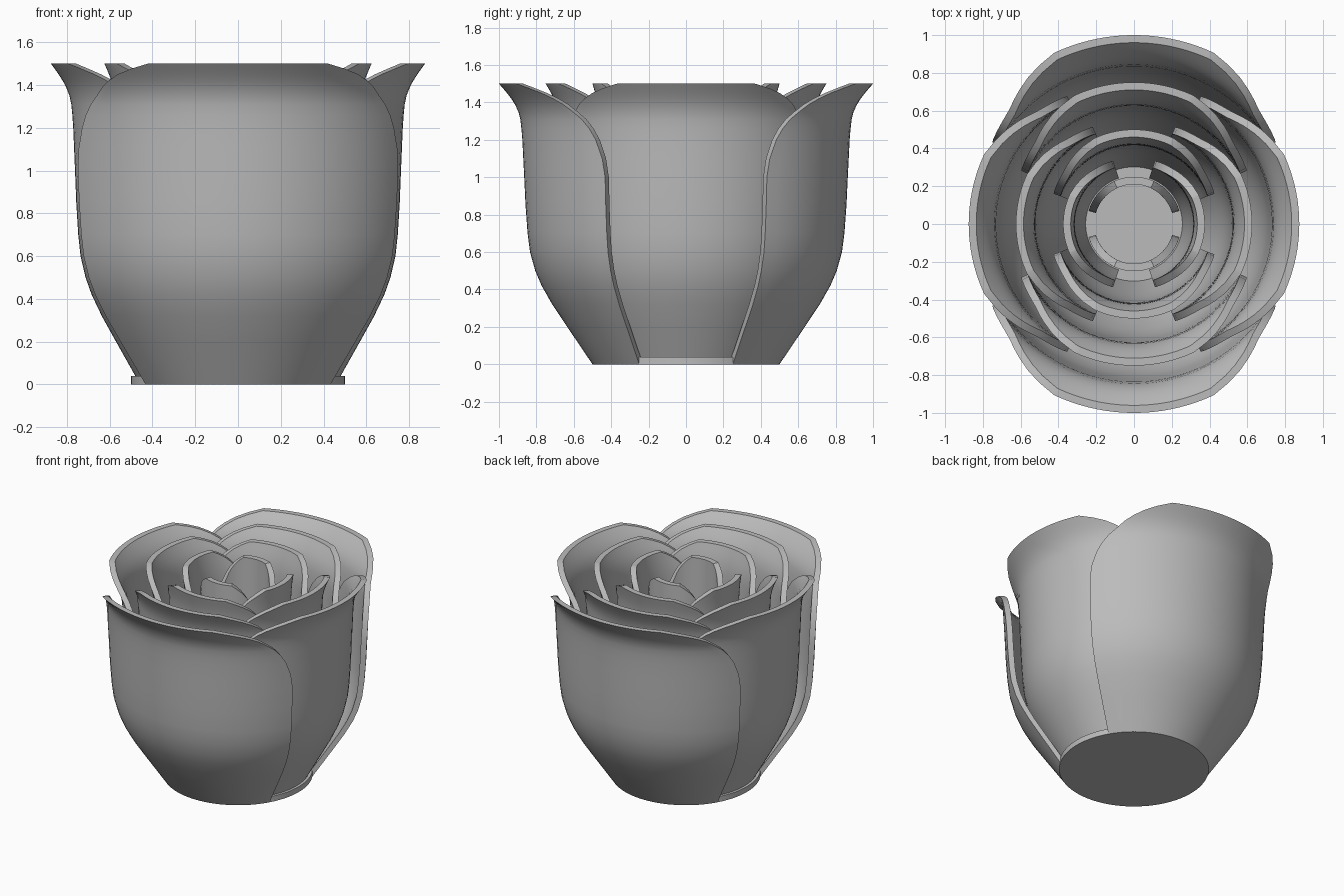
import bpy
import bmesh
from math import sin, cos, radians, pi

cube = bpy.data.objects.get("Cube")
if cube:
    bpy.data.objects.remove(cube, do_unlink=True)

mat = bpy.data.materials.new("plain grey")
mat.use_nodes = True
grey = (0.5, 0.5, 0.5, 1)
mat.diffuse_color = grey
mat.node_tree.nodes["Principled BSDF"].inputs["Base Color"].default_value = grey

LAYERS = 7
CORE = 0.25
WALL = 0.04
COLS = 28

# Outermost petal: height, outer radius, half angle in degrees
PROFILE = [
    (0, .5, 60), (.2, .635, 60), (.32, .715, 60), (.42, .772, 60),
    (.5, .806, 60), (.6, .834, 60), (.7, .847, 60), (.85, .858, 60),
    (1, .865, 60), (1.1, .87, 59), (1.2, .875, 56.5), (1.26, .88, 54),
    (1.31, .886, 51), (1.35, .896, 47.5), (1.39, .915, 44),
    (1.42, .934, 40.5), (1.45, .957, 36), (1.475, .978, 31), (1.5, 1, 25),
]


def finish(bm, name):
    bmesh.ops.recalc_face_normals(bm, faces=bm.faces)
    mesh = bpy.data.meshes.new(name)
    bm.to_mesh(mesh)
    bm.free()
    mesh.materials.append(mat)
    obj = bpy.data.objects.new(name, mesh)
    bpy.context.collection.objects.link(obj)
    bpy.ops.object.select_all(action="DESELECT")
    obj.select_set(True)
    bpy.context.view_layer.objects.active = obj
    bpy.ops.object.shade_smooth_by_angle(angle=radians(30))
    return obj


def petal(name, layer, facing):
    """A curved wall whose radius blends from the outer profile to the core."""
    t = layer / (LAYERS - 1)
    bm = bmesh.new()
    skins = []
    for inset in (0, WALL):
        rows = []
        for z, radius, half in PROFILE:
            r = radius + (CORE - radius) * t - inset
            spread = 25 + (half - 25) * (1 + 0.4 * t)
            row = []
            for c in range(COLS + 1):
                a = facing + radians(spread) * (2 * c / COLS - 1)
                row.append(bm.verts.new((r * cos(a), r * sin(a), z)))
            rows.append(row)
        skins.append(rows)
    outer, inner = skins
    # Outer and inner surfaces
    for rows in skins:
        for low, high in zip(rows, rows[1:]):
            for c in range(COLS):
                bm.faces.new((low[c], low[c + 1], high[c + 1], high[c]))
    # Bottom and top rims
    for i in (0, -1):
        for c in range(COLS):
            bm.faces.new((outer[i][c], outer[i][c + 1], inner[i][c + 1], inner[i][c]))
    # Side edges
    for c in (0, -1):
        for k in range(len(PROFILE) - 1):
            bm.faces.new((outer[k][c], outer[k + 1][c], inner[k + 1][c], inner[k][c]))
    return finish(bm, name)


# Petal pairs alternate between front/back and left/right
for layer in range(LAYERS):
    if layer % 2 == 0:
        pair = (("front", -pi / 2), ("back", pi / 2))
    else:
        pair = (("left", 0), ("right", pi))
    for side, facing in pair:
        petal(f"{side}_petal_{layer + 1}", layer, facing)

# Round floor
bm = bmesh.new()
bmesh.ops.create_cone(bm, cap_ends=True, segments=96, radius1=0.5, radius2=0.5, depth=WALL)
bmesh.ops.translate(bm, verts=bm.verts, vec=(0, 0, WALL / 2))
finish(bm, "base_disc")
